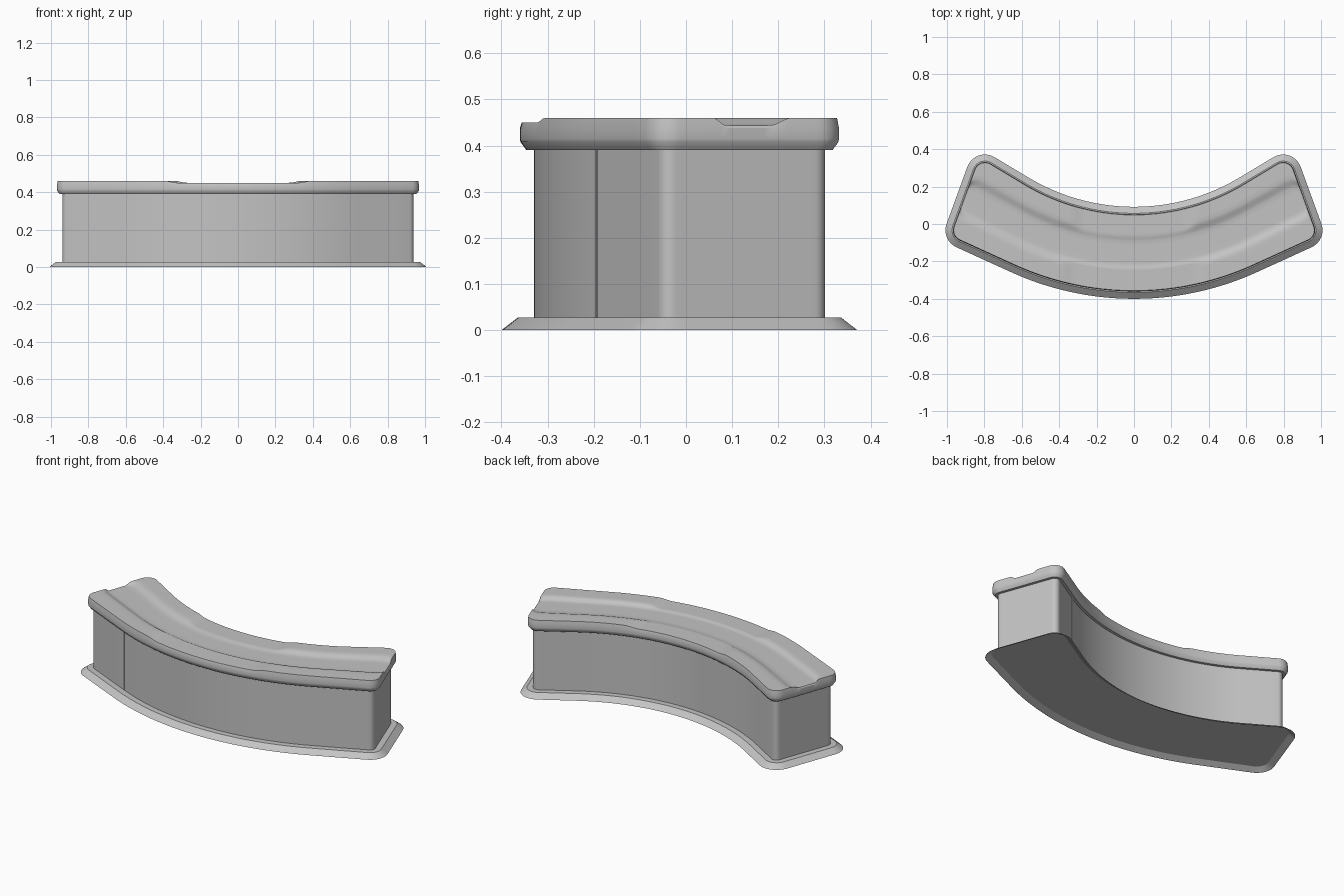
import bpy, bmesh, math
from mathutils import Vector

if "Cube" in bpy.data.objects:
    bpy.data.objects.remove(bpy.data.objects["Cube"], do_unlink=True)

# One stone-grey material
grey = bpy.data.materials.new("stone_grey")
grey.use_nodes = True
grey.diffuse_color = (0.55, 0.55, 0.55, 1)
grey.node_tree.nodes["Principled BSDF"].inputs["Base Color"].default_value = (0.55, 0.55, 0.55, 1)

# Plan of the wall: concentric arcs, straight end panels, slanted ends
CENTRE = Vector((0, 1.187))
R_OUT, R_IN = 1.517, 1.165
A_OUT, A_IN = math.radians(24.5), math.radians(31)
A_END, END_DIST = math.radians(20), 0.872
FILLET = 0.03
ACROSS = [0, .05, .12, .2, .25, .27, .29, .32, .36, .44, .52, .6, .66, .69, .72, .75, .78, .84, .9, .96, 1]


def direction(a):
    return Vector((math.cos(a), math.sin(a)))


def half_side(radius, sweep, sign):
    """Points with outward normals from the middle to the +x end."""
    pts = []
    for i in range(29):
        a = sweep * i / 28
        r = Vector((math.sin(a), -math.cos(a)))
        pts.append((CENTRE + r * radius, r * sign))
    seam, n = pts[-1]
    # Fillet centre where the two inward-offset lines meet
    e = direction(A_END)
    d1, d2 = n.dot(seam) - FILLET, END_DIST - FILLET
    det = n.x * e.y - n.y * e.x
    c = Vector(((d1 * e.y - d2 * n.y) / det, (n.x * d2 - e.x * d1) / det))
    start = c + n * FILLET
    for i in range(1, 4):
        pts.append((seam.lerp(start, i / 4), n))
    a0 = math.atan2(n.y, n.x)
    for i in range(9):
        v = direction(a0 + (A_END - a0) * i / 8)
        pts.append((c + v * FILLET, v))
    return pts


def full_side(half):
    flip = lambda v: Vector((-v.x, v.y))
    return [(flip(p), flip(n)) for p, n in reversed(half[1:])] + half


OUTER = full_side(half_side(R_OUT, A_OUT, 1))
INNER = full_side(half_side(R_IN, A_IN, -1))


def plan_grid(offset):
    """Rows along the length, columns from the front side to the back."""
    return [[(p + n * offset).lerp(q + m * offset, s) for s in ACROSS]
            for (p, n), (q, m) in zip(OUTER, INNER)]


def boundary(grid):
    return ([r[0] for r in grid] + grid[-1][1:-1]
            + [r[-1] for r in reversed(grid)] + grid[0][-2:0:-1])


def add_cap(bm, offset, height):
    verts = [[bm.verts.new((p.x, p.y, height(p.x, s))) for p, s in zip(row, ACROSS)]
             for row in plan_grid(offset)]
    for a, b in zip(verts, verts[1:]):
        for j in range(len(ACROSS) - 1):
            bm.faces.new((a[j], b[j], b[j + 1], a[j + 1]))
    return boundary(verts)


def add_ring(bm, offset, z):
    return [bm.verts.new((p.x, p.y, z)) for p in boundary(plan_grid(offset))]


def bridge(bm, rings):
    for a, b in zip(rings, rings[1:]):
        for i in range(len(a)):
            j = (i + 1) % len(a)
            bm.faces.new((a[i], a[j], b[j], b[i]))


def finish(name, bm):
    bmesh.ops.recalc_face_normals(bm, faces=bm.faces)
    me = bpy.data.meshes.new(name)
    bm.to_mesh(me)
    bm.free()
    ob = bpy.data.objects.new(name, me)
    bpy.context.collection.objects.link(ob)
    me.materials.append(grey)
    bpy.ops.object.select_all(action='DESELECT')
    ob.select_set(True)
    bpy.context.view_layer.objects.active = ob
    bpy.ops.object.shade_smooth_by_angle(angle=math.radians(32))
    return ob


def smooth(a, b, x):
    t = min(1, max(0, (x - a) / (b - a)))
    return t * t * (3 - 2 * t)


def top_height(x, s):
    """Rims either side of a shallow channel, both lowered in the middle."""
    dish = smooth(.24, .33, s) * (1 - smooth(.65, .79, s))
    if s < .45:
        dip = 1 - smooth(.32, .39, abs(x))
    else:
        dip = 1 - smooth(.27, .34, abs(x))
    return 0.46 - max(0.016 * dish, 0.01 * dip)


# Skirt: sloped lip around a recessed underside
bm = bmesh.new()
rings = [add_ring(bm, d, z) for d, z in
         ((-.005, .027), (.035, .027), (.07, 0), (.066, 0), (.035, .02))]
rings.append(add_cap(bm, .03, lambda x, s: .02))
bridge(bm, rings)
finish("base_skirt", bm)

# Upright body
bm = bmesh.new()
bridge(bm, [add_ring(bm, 0, .022), add_ring(bm, 0, .395)])
finish("wall_body", bm)

# Overhanging top with the channel
bm = bmesh.new()
rings = [add_ring(bm, d, z) for d, z in
         ((-.005, .39), (.016, .39), (.029, .408), (.03, .415), (.03, .438))]
rings.append(add_cap(bm, .026, top_height))
bridge(bm, rings)
finish("channel_top", bm)

# Narrow upright seams where the curved wall meets the straight end panels
for side, radius, sweep, sign in (("front", R_OUT, A_OUT, 1), ("back", R_IN, A_IN, -1)):
    for hand, mx in (("left", 1), ("right", -1)):
        r = Vector((math.sin(sweep) * mx, -math.cos(sweep)))
        t = Vector((-r.y, r.x))
        p = CENTRE + r * radius
        bm = bmesh.new()
        bmesh.ops.create_cube(bm, size=1)
        for v in bm.verts:
            q = p + t * v.co.x * .008 + r * v.co.y * .004
            v.co = (q.x, q.y, .2085 + v.co.z * .363)
        finish(f"{side}_{hand}_seam", bm)
